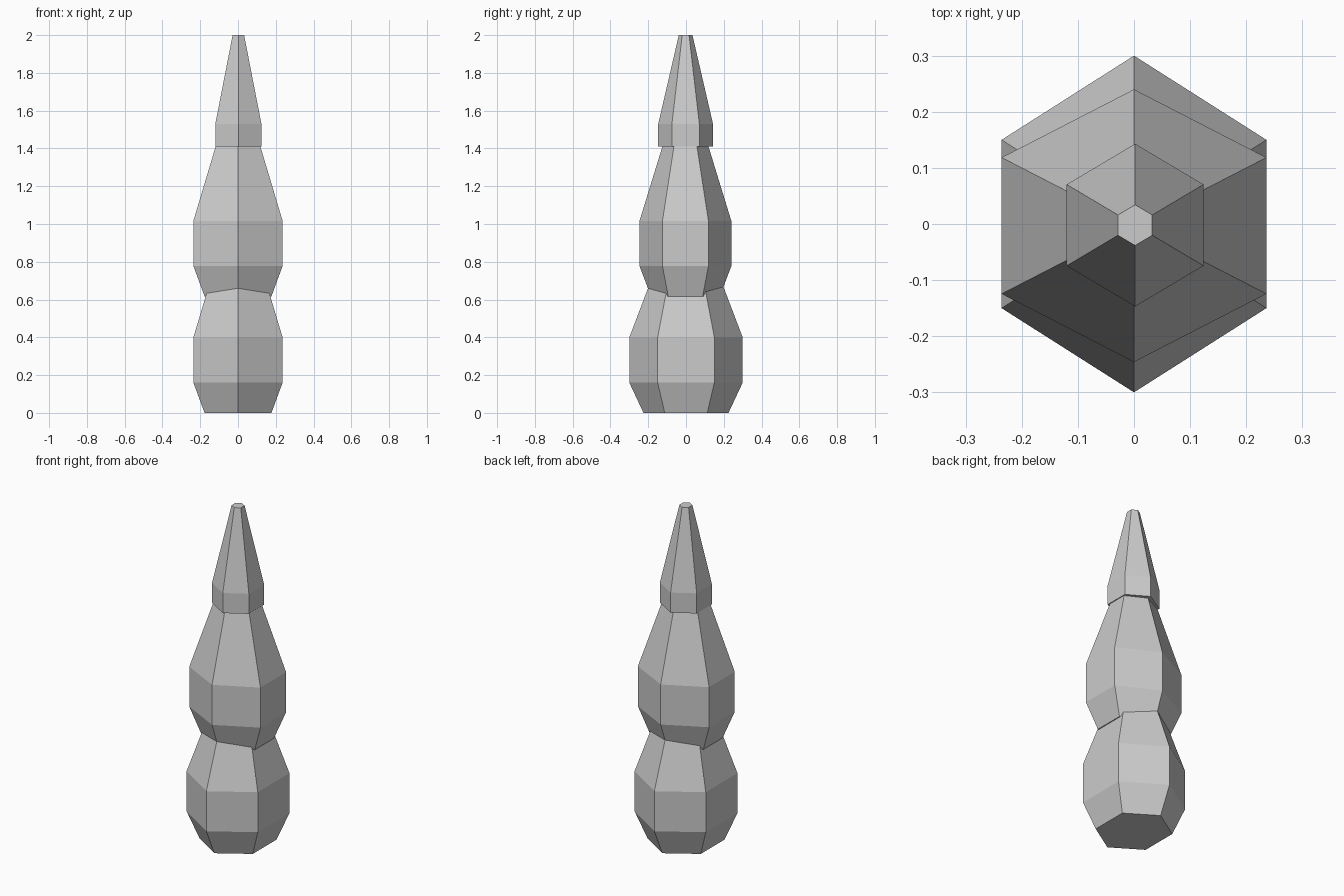
import bpy, bmesh, math

if "Cube" in bpy.data.objects:
    bpy.data.objects.remove(bpy.data.objects["Cube"])


def hex_stack(name, half_x, half_y, profile, centre=(0, 0)):
    """Six-sided tapered solid; profile is a list of (scale, z) rings."""
    bm = bmesh.new()
    rings = []
    for s, z in profile:
        ring = []
        for i in range(6):
            a = math.radians(30 + 60 * i)
            x = centre[0] + s * half_x * math.cos(a) / math.cos(math.radians(30))
            y = centre[1] + s * half_y * math.sin(a)
            ring.append(bm.verts.new((x, y, z)))
        rings.append(ring)
    # side walls between neighbouring rings
    for low, high in zip(rings, rings[1:]):
        for i in range(6):
            j = (i + 1) % 6
            bm.faces.new((low[i], low[j], high[j], high[i]))
    # end caps
    bm.faces.new(rings[0][::-1])
    bm.faces.new(rings[-1])
    mesh = bpy.data.meshes.new(name)
    bm.to_mesh(mesh)
    bm.free()
    obj = bpy.data.objects.new(name, mesh)
    bpy.context.collection.objects.link(obj)
    return obj


# the two bulbs share one profile, the upper sinks onto the lower
bulb = [(0.75, 0), (1, 0.16), (1, 0.4), (0.5, 0.795)]
hex_stack("lower_bulb", 0.236, 0.30, bulb)
hex_stack("middle_bulb", 0.236, 0.243, [(s, z + 0.617) for s, z in bulb], (0, -0.003))

# pointed tip with a short straight collar
hex_stack("pointed_tip", 0.122, 0.145, [(1, 1.41), (1, 1.53), (0.25, 2.0)], (0.002, -0.002))
